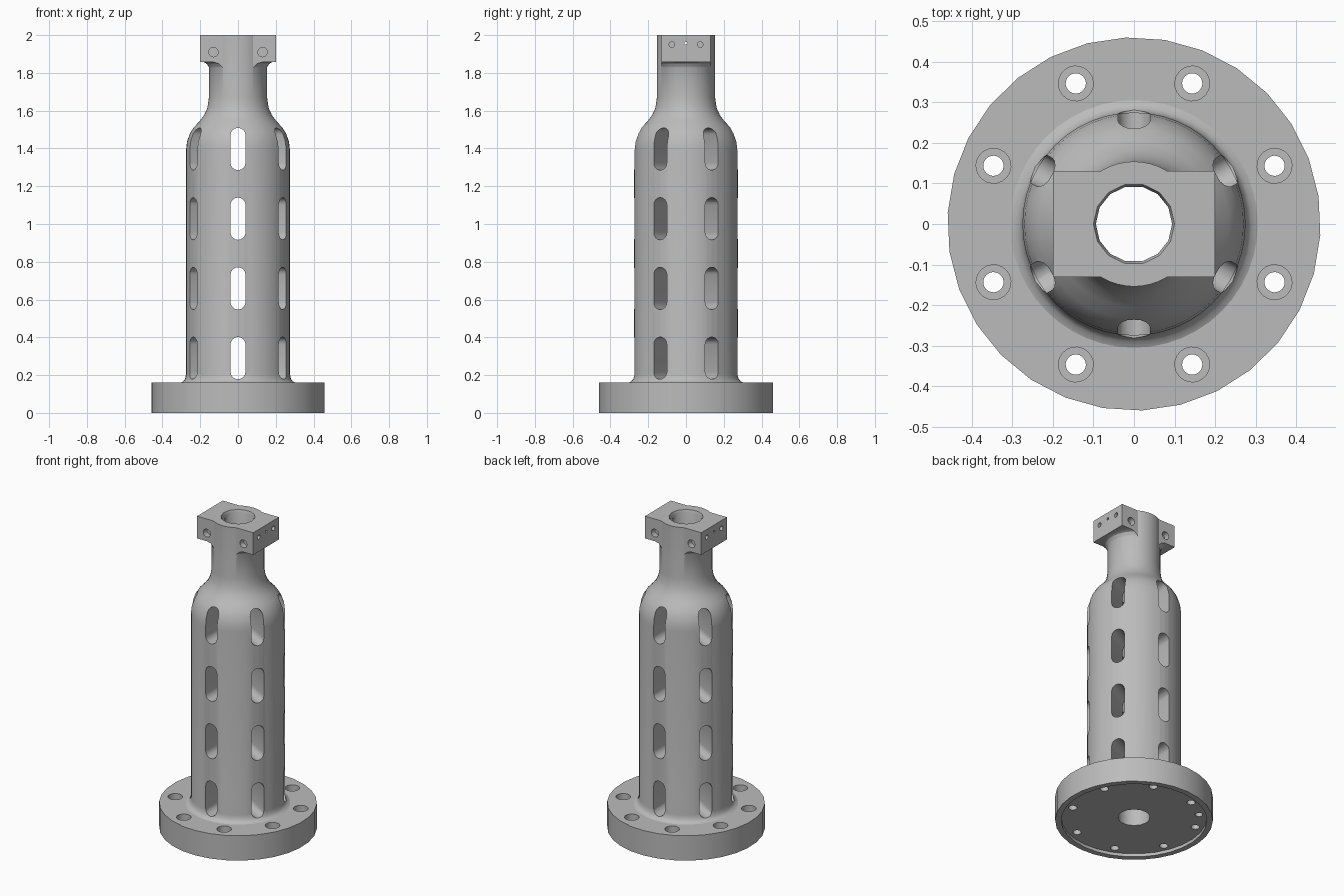
import bpy, bmesh
from math import pi, sin, cos, radians
from mathutils import Matrix, Vector

cube = bpy.data.objects.get("Cube")
if cube:
    bpy.data.objects.remove(cube, do_unlink=True)

metal = bpy.data.materials.new("grey_metal")
metal.use_nodes = True
GREY = (0.5, 0.5, 0.5, 1)
metal.diffuse_color = GREY
metal.node_tree.nodes["Principled BSDF"].inputs["Base Color"].default_value = GREY


def loft(bm, rings, mat=Matrix()):
    """Closed solid through a list of matching rings, capped at both ends."""
    vs = [[bm.verts.new(mat @ Vector(p)) for p in r] for r in rings]
    n = len(vs[0])
    for a, b in zip(vs, vs[1:]):
        for i in range(n):
            j = (i + 1) % n
            bm.faces.new((a[i], a[j], b[j], b[i]))
    bm.faces.new(vs[0][::-1])
    bm.faces.new(vs[-1])


def lathe(bm, profile, sides, mat=Matrix(), phase=0.0):
    angles = [phase + 2 * pi * i / sides for i in range(sides)]
    loft(bm, [[(r * cos(a), r * sin(a), z) for a in angles] for r, z in profile], mat)


def box(bm, x, y, z0, z1):
    loft(bm, [[(-x, -y, z), (x, -y, z), (x, y, z), (-x, y, z)] for z in (z0, z1)])


def make(name, bm):
    bmesh.ops.recalc_face_normals(bm, faces=bm.faces[:])
    me = bpy.data.meshes.new(name)
    bm.to_mesh(me)
    bm.free()
    me.materials.append(metal)
    ob = bpy.data.objects.new(name, me)
    bpy.context.collection.objects.link(ob)
    return ob


def boolean(ob, tool, op):
    """Apply a boolean and discard the tool object."""
    m = ob.modifiers.new(op.lower(), 'BOOLEAN')
    m.operation, m.object, m.solver = op, tool, 'EXACT'
    bpy.context.view_layer.objects.active = ob
    bpy.ops.object.modifier_apply(modifier=m.name)
    bpy.data.objects.remove(tool, do_unlink=True)


def rot_z(deg):
    return Matrix.Rotation(radians(deg), 4, 'Z')


ALONG_X = Matrix.Rotation(pi / 2, 4, 'Y')


def bore():
    bm = bmesh.new()
    lathe(bm, [(.094, -.1), (.094, 1.985), (.1, 2.0), (.1, 2.1)], 14)
    return make("bore_cutter", bm)


# Base flange with recessed underside
bm = bmesh.new()
lathe(bm, [(.425, .02), (.425, 0), (.46, 0), (.46, .16)], 30, phase=radians(8.5))
flange = make("base_flange", bm)

# Counterbored bolt holes and one blind locating hole underneath
bm = bmesh.new()
for k in range(8):
    lathe(bm, [(.025, -.1), (.025, .09), (.043, .09), (.043, .2)], 20,
          rot_z(22.5 + 45 * k) @ Matrix.Translation((.375, 0, 0)))
lathe(bm, [(.022, -.1), (.022, .1)], 20, rot_z(135) @ Matrix.Translation((.38, 0, 0)))
boolean(flange, make("bolt_cutter", bm), 'DIFFERENCE')
boolean(flange, bore(), 'DIFFERENCE')

# Main tube with base fillet, shoulder and neck
bm = bmesh.new()
lathe(bm, [(.305, .16), (.29, .167), (.28, .18), (.275, .205), (.275, 1.39),
           (.27, 1.435), (.255, 1.478), (.234, 1.512), (.205, 1.542), (.18, 1.575),
           (.162, 1.615), (.154, 1.67), (.154, 2.0)], 48)
tube = make("slotted_tube", bm)

# Head block with a rounded transition under it
bm = bmesh.new()
lathe(bm, [(.15, 1.82), (.157, 1.835), (.167, 1.85), (.185, 1.858), (.19, 1.88)], 48)
fillet = make("head_fillet", bm)
bm = bmesh.new()
box(bm, .19, .131, 1.8, 1.9)
boolean(fillet, make("fillet_clip", bm), 'INTERSECT')
bm = bmesh.new()
box(bm, .2, .131, 1.857, 2.0)
boolean(tube, make("head_block", bm), 'UNION')
boolean(tube, fillet, 'UNION')
boolean(tube, bore(), 'DIFFERENCE')

# Rows of rounded slots, six around
bm = bmesh.new()
R, HALF = .04, .072
arc = [pi * i / 8 for i in range(9)]
outline = [(R * cos(a), HALF + R * sin(a)) for a in arc]
outline += [(-y, -z) for y, z in outline]
for z in (.29, .659, 1.028, 1.397):
    for k in range(6):
        loft(bm, [[(x, y, z + h) for y, h in outline] for x in (.08, .36)],
             rot_z(30 + 60 * k))
boolean(tube, make("slot_cutter", bm), 'DIFFERENCE')

# Screw holes in the head
bm = bmesh.new()
for turn in (0, 180):
    for s in (-1, 1):
        lathe(bm, [(.025, .095), (.025, .2)], 20,
              rot_z(turn + 90) @ Matrix.Translation((0, s * .13, 1.91)) @ ALONG_X)
        lathe(bm, [(.015, .15), (.015, .3)], 16,
              rot_z(turn) @ Matrix.Translation((0, s * .075, 1.95)) @ ALONG_X)
lathe(bm, [(.008, -.3), (.008, .3)], 12, Matrix.Translation((0, 0, 1.957)) @ ALONG_X)
boolean(tube, make("screw_cutter", bm), 'DIFFERENCE')

# Smooth shading with sharp edges kept
for ob in (flange, tube):
    bpy.ops.object.select_all(action='DESELECT')
    ob.select_set(True)
    bpy.context.view_layer.objects.active = ob
    bpy.ops.object.shade_smooth_by_angle(angle=radians(30))
